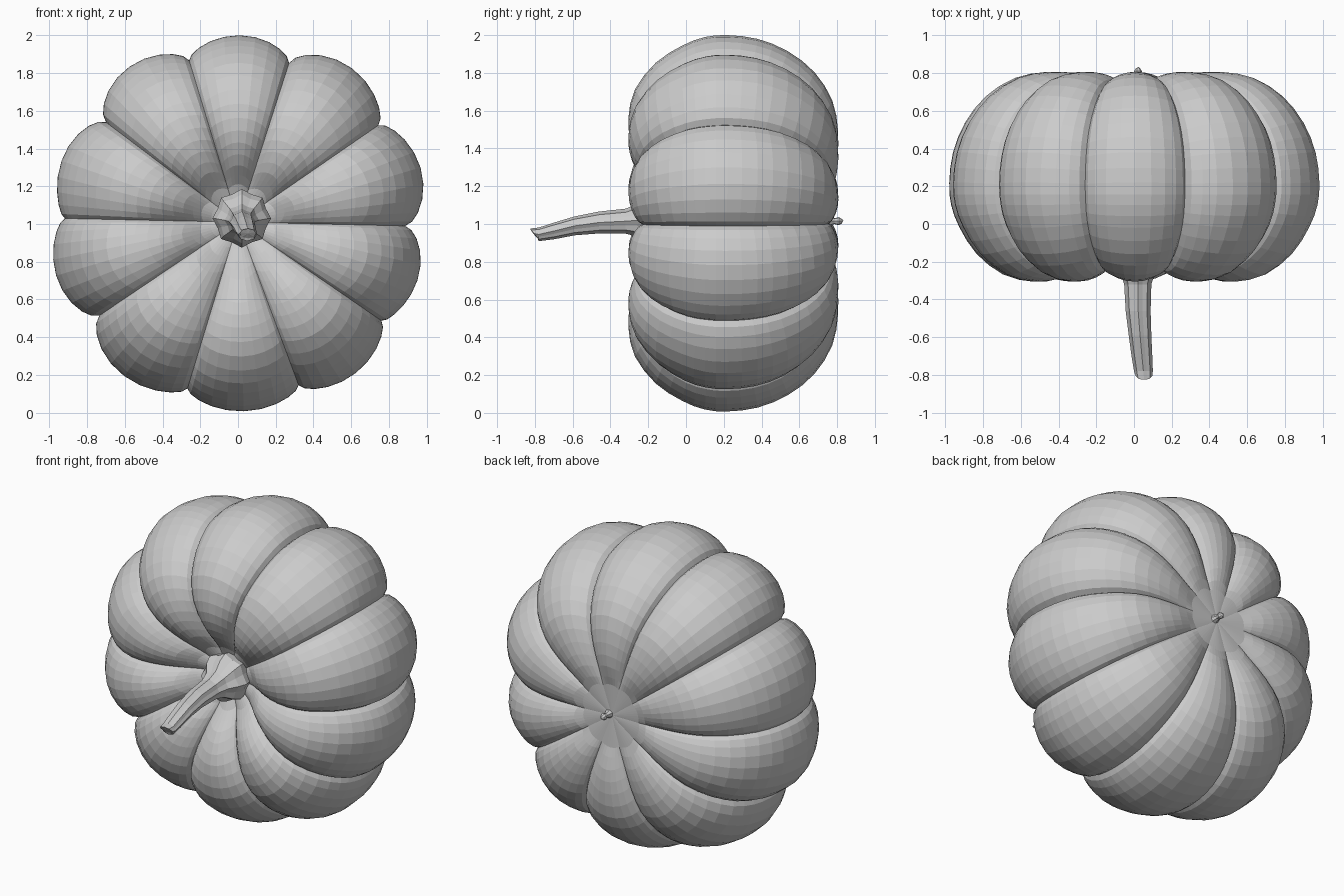
import bpy, bmesh
from math import sin, cos, pi, radians

if "Cube" in bpy.data.objects:
    bpy.data.objects.remove(bpy.data.objects["Cube"])


def loft(name, rings, start, end):
    """Skin closed rings of points, closing both ends with fans."""
    bm = bmesh.new()
    vr = [[bm.verts.new(p) for p in ring] for ring in rings]
    n = len(vr[0])
    for a, b in zip(vr, vr[1:]):
        for i in range(n):
            j = (i + 1) % n
            bm.faces.new((a[i], a[j], b[j], b[i]))
    for ring, tip in ((vr[0], start), (vr[-1], end)):
        c = bm.verts.new(tip)
        for i in range(n):
            bm.faces.new((ring[i], ring[(i + 1) % n], c))
    bmesh.ops.recalc_face_normals(bm, faces=bm.faces)
    me = bpy.data.meshes.new(name)
    bm.to_mesh(me)
    bm.free()
    ob = bpy.data.objects.new(name, me)
    bpy.context.collection.objects.link(ob)
    return ob


def refine(pts):
    """Insert a smooth midpoint between each pair of profile points."""
    out = [pts[0]]
    for i in range(len(pts) - 1):
        p0, p3 = pts[max(i - 1, 0)], pts[min(i + 2, len(pts) - 1)]
        mid = tuple((9 * (b + c) - a - d) / 16
                    for a, b, c, d in zip(p0, pts[i], pts[i + 1], p3))
        out += [mid, pts[i + 1]]
    return out


# Body: ridge and groove profiles (radius, y), blended around ten uneven lobes
CZ = 1.01
ridge = [(.10, -.10), (.2, -.14), (.3, -.23), (.42, -.29), (.55, -.305), (.7, -.27),
         (.84, -.16), (.93, -.02), (.975, .1), (.985, .22), (.965, .38), (.90, .54),
         (.79, .68), (.64, .775), (.48, .805), (.33, .80), (.2, .765)]
groove = [(.10, -.095), (.18, -.11), (.26, -.15), (.37, -.20), (.51, -.23), (.64, -.205),
          (.77, -.11), (.855, .01), (.885, .11), (.895, .21), (.88, .35), (.83, .49),
          (.72, .625), (.58, .715), (.43, .75), (.3, .757), (.19, .76)]
steps = [0, .04, .12, .23, .36, .5, .64, .77, .88, .96]
groove_deg = [-1.3, 34.6, 72.2, 106.8, 142.9, 178.8, 214, 253.1, 290.4, 325.5, 358.7]
groove_size = [.99, 1.01, .99, 1.0, .98, 1.025, .99, 1.03, 1.03, 1.03, .99]
lobe_size = [1.025, 1.03, 1.005, 1.02, 1.005, 1.02, 1.03, 1.018, 1.03, 1.015]
rings = []
for (rr, ry), (gr, gy) in zip(refine(ridge), refine(groove)):
    power = .6 + max(0, .5 - rr)          # lobes narrow towards the poles
    ring = []
    for k in range(10):
        for t in steps:
            w = sin(pi * t) ** power
            g = gr * (groove_size[k] * (1 - t) + groove_size[k + 1] * t)
            r = g + (rr * lobe_size[k] - g) * w
            y = gy + (ry - gy) * w
            a = radians(groove_deg[k] * (1 - t) + groove_deg[k + 1] * t)
            ring.append((r * cos(a), y, CZ + r * sin(a)))
    rings.append(ring)
loft("pumpkin_body", rings, (0, -.09, CZ), (0, .755, CZ))

# Stem: ribbed tube with flared root, (x, y, z, half width, half height, rib depth)
path = [(.02, -.07, 1.03, .14, .14, .06), (.02, -.15, 1.03, .155, .155, .07),
        (.02, -.2, 1.028, .135, .13, .08), (.02, -.245, 1.02, .092, .088, .08),
        (.02, -.31, 1.015, .072, .066, .07), (.022, -.45, 1.008, .066, .058, .07),
        (.032, -.58, .99, .06, .05, .07), (.042, -.69, .963, .055, .044, .07),
        (.05, -.77, .945, .05, .036, .06), (.053, -.815, .95, .044, .026, .05)]
rings = []
for x, y, z, w, h, d in path:
    ring = []
    for i in range(16):
        a = 2 * pi * i / 16
        s = 1 - d * (i % 2) * 1.6
        # the cut end slants: its lower edge sits further back
        slant = .02 * (1 - sin(a)) if y < -.8 else 0
        ring.append((x + w * s * cos(a), y + slant - .01, z + h * s * sin(a)))
    rings.append(ring)
loft("stem", rings, (.02, -.06, 1.03), (.053, -.81, .95))

# Blossom scar: small nub at the back
rings = [[(.02 + r * cos(2 * pi * i / 7), y, 1.015 + r * sin(2 * pi * i / 7))
          for i in range(7)]
         for r, y in ((.03, .75), (.016, .785), (.022, .81), (.012, .825))]
loft("blossom_nub", rings, (.02, .74, 1.015), (.025, .833, 1.02))
